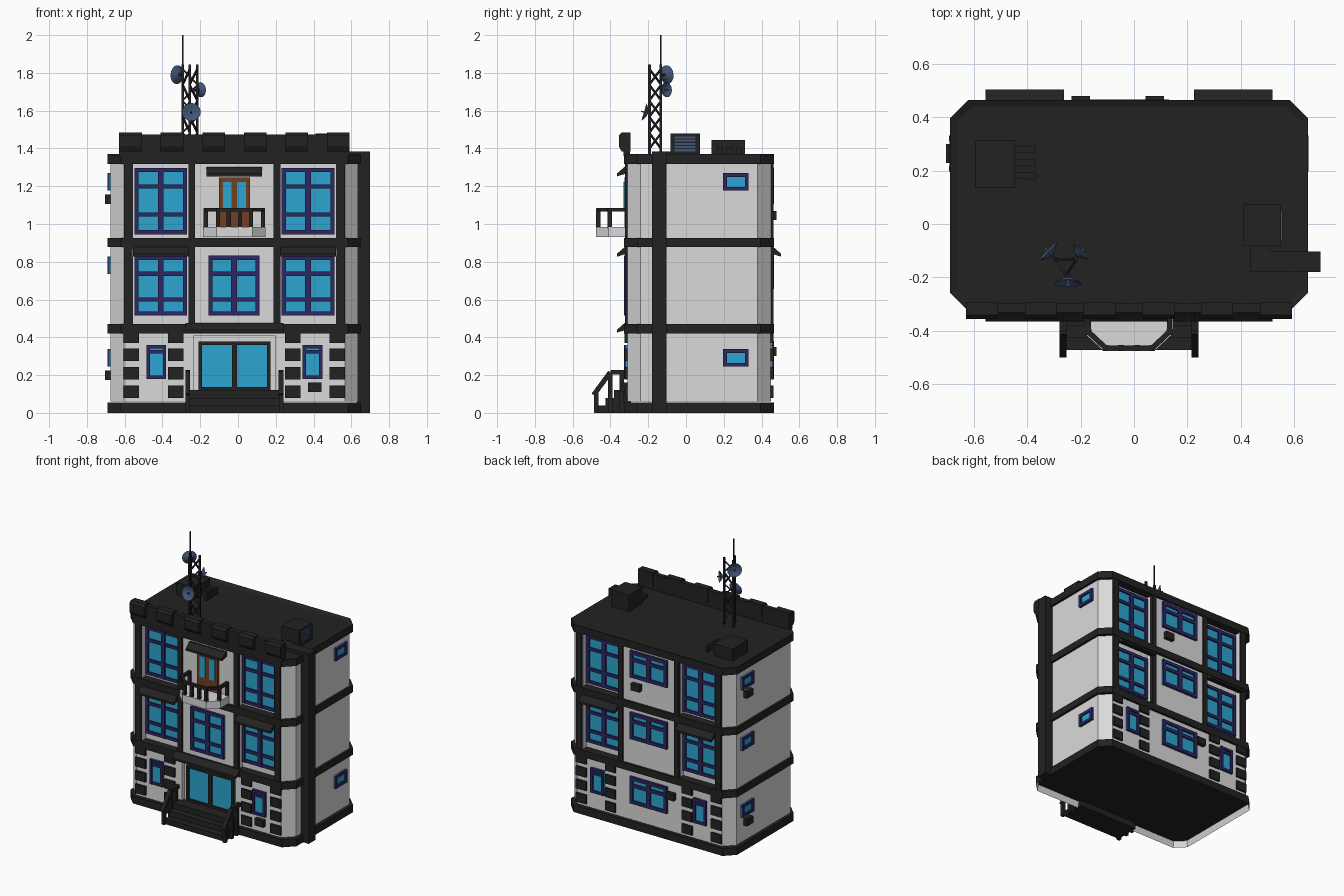
import bpy, bmesh, math
from mathutils import Matrix, Vector

cube = bpy.data.objects.get("Cube")
if cube:
    bpy.data.objects.remove(cube, do_unlink=True)

PALETTE = {
    "wall_white": (0.70, 0.70, 0.70), "trim_black": (0.016, 0.016, 0.016),
    "frame_navy": (0.026, 0.02, 0.12), "glass_blue": (0.025, 0.38, 0.63),
    "door_brown": (0.16, 0.05, 0.016), "dish_blue": (0.055, 0.09, 0.18),
}
MATS = []
for label, rgb in PALETTE.items():
    m = bpy.data.materials.new(label)
    m.use_nodes = True
    m.diffuse_color = (*rgb, 1)
    m.node_tree.nodes["Principled BSDF"].inputs["Base Color"].default_value = (*rgb, 1)
    MATS.append(m)
WALL, TRIM, NAVY, GLASS, BROWN, DISH = range(6)

# Building half sizes, placement and one frame per facade (y = 0 on the wall, -y outward)
HX, HY = 0.655, 0.38
BASE = Matrix.Translation((-0.019, 0.069, 0))


def facade(turn, half):
    return BASE @ Matrix.Rotation(math.radians(turn), 4, "Z") @ Matrix.Translation((0, -half, 0))


FRONT, BACK = facade(0, HY), facade(180, HY)
RIGHT, LEFT = facade(90, HX), facade(-90, HX)


class Part:
    """Collects solid pieces and turns them into one object."""

    def __init__(self, name, frame=BASE):
        self.name, self.frame, self.bm = name, frame, bmesh.new()

    def prism(self, mat, pts, vec):
        a = [self.bm.verts.new(p) for p in pts]
        b = [self.bm.verts.new(Vector(p) + Vector(vec)) for p in pts]
        n = len(a)
        faces = [self.bm.faces.new(a), self.bm.faces.new(b[::-1])]
        faces += [self.bm.faces.new((a[i], b[i], b[(i + 1) % n], a[(i + 1) % n])) for i in range(n)]
        for f in faces:
            f.material_index = mat
        bmesh.ops.recalc_face_normals(self.bm, faces=faces)
        return faces

    def box(self, mat, x0, x1, y0, y1, z0, z1):
        return self.prism(mat, [(x0, y0, z0), (x1, y0, z0), (x1, y1, z0), (x0, y1, z0)], (0, 0, z1 - z0))

    def bar(self, mat, p, q, t):
        p, q = Vector(p), Vector(q)
        d = q - p
        r = d.to_track_quat("Z", "Y").to_matrix()
        self.prism(mat, [p + r @ Vector((x * t / 2, y * t / 2, 0))
                         for x, y in ((-1, -1), (1, -1), (1, 1), (-1, 1))], d)

    def done(self):
        me = bpy.data.meshes.new(self.name)
        self.bm.transform(self.frame)
        self.bm.to_mesh(me)
        self.bm.free()
        for m in MATS:
            me.materials.append(m)
        ob = bpy.data.objects.new(self.name, me)
        bpy.context.collection.objects.link(ob)
        return ob


def octagon(grow, z, c=0.07):
    x, y = HX + grow, HY + grow
    return [(-x + c, -y, z), (x - c, -y, z), (x, -y + c, z), (x, y - c, z),
            (x - c, y, z), (-x + c, y, z), (-x, y - c, z), (-x, -y + c, z)]


def window(name, frame, u, z0, z1, w, cols=(0.5,), rows=(), y=0.0, t=0.022, mat=NAVY):
    p = Part(name, frame)
    a, b = u - w / 2, u + w / 2
    p.box(GLASS, a, b, y - 0.006, y + 0.004, z0, z1)
    for x in (a + t / 2, b - t / 2):
        p.box(mat, x - t / 2, x + t / 2, y - 0.018, y, z0, z1)
    for k in cols:
        p.box(mat, a + w * k - t * 0.7, a + w * k + t * 0.7, y - 0.018, y, z0, z1)
    for z in (z0 + t / 2, z1 - t / 2, *[z0 + (z1 - z0) * k for k in rows]):
        p.box(mat, a, b, y - 0.017, y, z - t / 2, z + t / 2)
    p.done()


def awning(name, frame, u, half, z, drop=0.05, reach=0.055):
    p = Part(name, frame)
    p.prism(TRIM, [(u - half, 0.01, z), (u - half, -0.015, z), (u - half, -reach, z - drop + 0.015),
                   (u - half, -reach, z - drop), (u - half, 0.01, z - drop + 0.02)], (2 * half, 0, 0))
    p.done()


def vent_unit(name, frame, u, z, w=0.07):
    p = Part(name, frame)
    p.box(TRIM, u - w / 2, u + w / 2, -0.03, 0, z, z + 0.05)
    p.done()


# Wall shell with recessed bays
body = Part("walls")
body.prism(WALL, octagon(0, 0.06), (0, 0, 1.28))
walls = body.done()
cut = Part("recess_cutter", Matrix())
for frame in (FRONT, BACK):
    one = Part("tmp", frame)
    for u in (-0.39, 0.39):
        for z0, z1 in ((0.46, 0.89), (0.91, 1.33)):
            one.box(WALL, u - 0.148, u + 0.148, -0.05, 0.045, z0, z1)
    if frame is FRONT:
        one.box(WALL, -0.215, 0.215, -0.05, 0.03, 0.115, 0.41)
    ob = one.done()
    cut.bm.from_mesh(ob.data)
    bpy.data.objects.remove(ob, do_unlink=True)
cutter = cut.done()
cutter.hide_render = True
mod = walls.modifiers.new("recesses", "BOOLEAN")
mod.operation, mod.solver, mod.object = "DIFFERENCE", "EXACT", cutter
bpy.context.view_layer.objects.active = walls
bpy.ops.object.modifier_apply(modifier=mod.name)
bpy.data.objects.remove(cutter, do_unlink=True)

# Horizontal bands; the base is hollow below and the roof is sunk in its rim
for name, z0, z1 in (("base_band", 0, 0.055), ("lower_band", 0.42, 0.47),
                     ("upper_band", 0.877, 0.927), ("roof", 1.317, 1.37)):
    p = Part(name)
    faces = p.prism(TRIM, octagon(0.016, z0), (0, 0, z1 - z0))
    if name == "base_band":
        ring = bmesh.ops.inset_individual(p.bm, faces=[faces[0]], thickness=0.012, depth=-0.045)
        for f in ring["faces"]:
            f.material_index = WALL
        faces[0].material_index = TRIM
    if name == "roof":
        bmesh.ops.inset_individual(p.bm, faces=[faces[1]], thickness=0.03, depth=-0.012)
    p.done()

# Parts shared by the front and the back
for side, frame in (("front", FRONT), ("back", BACK)):
    p = Part(side + "_pilasters", frame)
    for s in (-1, 1):
        for u, w in ((0.562, 0.045), (0.226, 0.036)):
            p.box(TRIM, s * u - w / 2, s * u + w / 2, -0.013, 0.01, 0.45, 1.34)
    p.done()
    p = Part(side + "_stone_blocks", frame)
    for u in (-0.545, -0.31, 0.31, 0.545):
        for z0, z1 in ((0.08, 0.145), (0.177, 0.243), (0.275, 0.34), (0.37, 0.425)):
            p.box(TRIM, u - 0.041, u + 0.041, -0.014, 0.01, z0, z1)
    p.done()
    for u in (-0.39, 0.39):
        window(side + "_tall_window", frame, u, 0.945, 1.297, 0.28, rows=(0.3, 0.72), y=0.045)
        window(side + "_middle_window", frame, u, 0.515, 0.832, 0.28, rows=(0.27, 0.7), y=0.045)
        window(side + "_small_window", frame, u * 1.06, 0.18, 0.36, 0.105, cols=(), rows=(0.8,), t=0.018)
        awning(side + "_awning", frame, u, 0.147, 0.877)

# Front centre: window, entrance, canopy, steps with rails
window("front_centre_window", FRONT, -0.002, 0.515, 0.832, 0.27, rows=(0.27, 0.7))
window("entrance_doors", FRONT, 0, 0.118, 0.378, 0.38, y=0.03, t=0.018, mat=TRIM)
awning("entrance_canopy", FRONT, 0, 0.26, 0.475)
vent_unit("front_vent_unit", FRONT, 0.425, 0.11)
p = Part("entrance_steps", FRONT)
for i in range(3):
    p.box(TRIM, -0.24, 0.24, -0.16 + 0.045 * i, 0.02, 0, 0.04 * (i + 1))
for u in (-0.247, 0.247):
    path = [(u, -0.178, 0.095), (u, -0.09, 0.215), (u, 0, 0.215)]
    for a, b in zip(path, path[1:]):
        p.bar(TRIM, a, b, 0.026)
    for y, z in ((-0.165, 0.11), (-0.09, 0.21), (-0.03, 0.21)):
        p.bar(TRIM, (u, y, 0), (u, y, z), 0.024)
p.done()

# Balcony with its door
p = Part("balcony", FRONT)
outline = [(-0.165, 0), (-0.165, -0.1), (-0.095, -0.165), (0.095, -0.165), (0.165, -0.1), (0.165, 0)]
p.prism(WALL, [(x, y, 0.93) for x, y in outline], (0, 0, 0.055))
rail = [(x * 0.92, y * 0.93, 1.075) for x, y in outline]
for a, b in zip(rail, rail[1:]):
    p.bar(TRIM, a, b, 0.02)
for x, y, z in rail + [(-0.03, rail[2][1], 1.075), (0.03, rail[2][1], 1.075)]:
    p.bar(TRIM, (x, y, 0.98), (x, y, z + 0.008), 0.022)
p.done()
p = Part("balcony_door", FRONT)
p.box(BROWN, -0.082, 0.082, -0.015, 0.01, 0.98, 1.245)
for u in (-0.038, 0.038):
    p.box(GLASS, u - 0.023, u + 0.023, -0.019, 0, 1.07, 1.222)
p.done()
awning("balcony_awning", FRONT, 0, 0.147, 1.302)

# Back centre and side windows, vent units
for z in (0.185, 0.655, 1.105):
    window("back_centre_window", BACK, 0, z, z + 0.195, 0.3, rows=(0.68,), t=0.024)
vent_unit("back_vent_unit_upper", BACK, -0.097, 1.02)
vent_unit("back_vent_unit_lower", BACK, 0.18, 0.3)
for z in (0.245, 0.735, 1.177):
    window("left_side_window", LEFT, -0.195, z, z + 0.092, 0.135, cols=(), t=0.02)
    if z != 0.735:
        window("right_side_window", RIGHT, 0.195, z, z + 0.092, 0.135, cols=(), t=0.02)
        vent_unit("left_vent_unit", LEFT, -0.195, z - 0.07)

# Front parapet with raised blocks
p = Part("parapet", FRONT)
p.box(TRIM, -0.61, 0.61, -0.02, 0.015, 1.36, 1.475)
for i in range(6):
    u = -0.55 + 0.22 * i
    p.prism(TRIM, [(u - 0.06, 0.018, 1.385), (u - 0.06, -0.03, 1.385), (u - 0.06, -0.044, 1.41),
                   (u - 0.06, -0.044, 1.47), (u - 0.06, -0.03, 1.485), (u - 0.06, 0.018, 1.485)], (0.12, 0, 0))
p.done()

# Roof machines and the duct running down the right wall
ROOF = Matrix()
p = Part("roof_fan_box", ROOF)
p.box(TRIM, 0.41, 0.55, -0.083, 0.073, 1.35, 1.48)
for i in range(5):
    p.box(DISH, 0.54, 0.556, -0.06, 0.05, 1.385 + 0.017 * i, 1.396 + 0.017 * i)
p.done()
p = Part("duct", ROOF)
p.box(TRIM, 0.435, 0.698, -0.18, -0.103, 1.34, 1.385)
p.box(TRIM, 0.63, 0.698, -0.18, -0.103, 0, 1.36)
p.box(TRIM, 0.435, 0.51, -0.12, -0.07, 1.34, 1.385)
p.done()
p = Part("roof_condenser", ROOF)
p.box(TRIM, -0.595, -0.445, 0.135, 0.312, 1.35, 1.445)
for y in (0.18, 0.23, 0.28):
    p.box(TRIM, -0.45, -0.37, y - 0.012, y + 0.012, 1.385, 1.405)
    p.box(TRIM, -0.385, -0.368, y - 0.015, y + 0.015, 1.35, 1.408)
p.done()

# Lattice mast with aerial
p = Part("radio_mast", ROOF)
legs = [(-0.292, -0.133), (-0.216, -0.133), (-0.255, -0.193)]
for i, a in enumerate(legs):
    b = legs[(i + 1) % 3]
    p.bar(TRIM, (*a, 1.35), (*a, 1.845), 0.014)
    for k in range(5):
        z = 1.4 + 0.085 * k
        p.bar(TRIM, (*(a if k % 2 else b), z), (*(b if k % 2 else a), z + 0.08), 0.009)
p.bar(TRIM, (*legs[0], 1.8), (*legs[0], 2.0), 0.007)
p.done()

# Dishes
for x, y, z, r, aim in ((-0.315, -0.108, 1.79, 0.05, (-1, 1, 0.1)), (-0.205, -0.11, 1.71, 0.04, (1, 1, 0.1)),
                        (-0.247, -0.213, 1.59, 0.05, (0, -1, 0.3))):
    turn = Vector(aim).to_track_quat("Z", "Y").to_matrix().to_4x4()
    p = Part("dish", Matrix.Translation((x, y, z)) @ turn)
    bmesh.ops.create_cone(p.bm, cap_ends=True, segments=16, radius1=r * 0.35, radius2=r, depth=0.02)
    rim = [f for f in p.bm.faces if f.normal.z > 0.9]
    bmesh.ops.inset_individual(p.bm, faces=rim, thickness=r * 0.6, depth=-0.014)
    for f in p.bm.faces:
        f.material_index = DISH
    p.bar(DISH, (0, 0, -0.005), (0, 0, 0.025), 0.007)
    p.bar(TRIM, (0, 0, -0.035), (0, 0, -0.008), 0.012)
    p.done()
